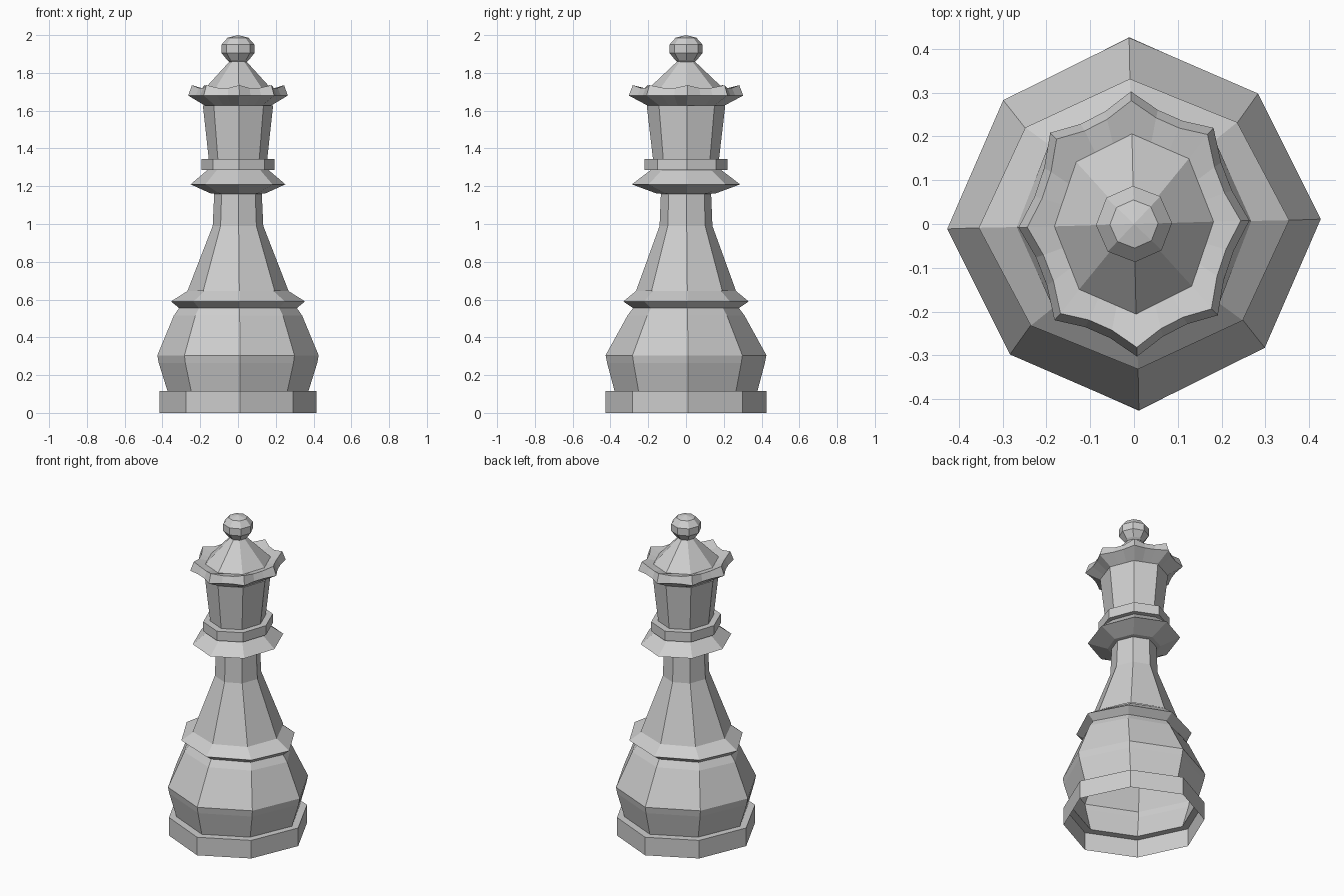
import bpy, bmesh, math

if "Cube" in bpy.data.objects:
    bpy.data.objects.remove(bpy.data.objects["Cube"])

TURN = math.radians(1.5)      # the whole piece is turned very slightly
CHORD = math.cos(math.radians(22.5)) / math.cos(math.radians(7.5))

grey = bpy.data.materials.new("plain grey")
grey.diffuse_color = (0.62, 0.62, 0.62, 1)
grey.use_nodes = True
grey.node_tree.nodes["Principled BSDF"].inputs["Base Color"].default_value = grey.diffuse_color


def shell(name, rings, diagonal=1.0, steps=1, cap=False):
    """Stack of eight-sided rings. Each ring is (z, x radius, y radius[, valley factor, valley dip]).
    steps=3 splits every side in three so the sides can be scalloped."""
    bm = bmesh.new()
    n = 8 * steps
    loops = []
    for r in rings:
        z, rx, ry = r[:3]
        valley, dip = r[3:] if len(r) > 3 else (CHORD, 0)
        loop = []
        for i in range(n):
            a = TURN + 2 * math.pi * i / n
            k, dz = 1.0, 0.0
            if i % steps:
                k, dz = valley, dip
            elif (i // steps) % 2:
                k = diagonal
            loop.append(bm.verts.new((k * rx * math.cos(a), k * ry * math.sin(a), z - dz)))
        loops.append(loop)
    for lo, hi in zip(loops, loops[1:]):
        for i in range(n):
            j = (i + 1) % n
            bm.faces.new((lo[i], lo[j], hi[j], hi[i]))
    if cap:
        top = bm.verts.new((0, 0, cap))
        for i in range(n):
            bm.faces.new((loops[-1][i], loops[-1][(i + 1) % n], top))
    me = bpy.data.meshes.new(name)
    bm.to_mesh(me)
    bm.free()
    me.materials.append(grey)
    ob = bpy.data.objects.new(name, me)
    bpy.context.collection.objects.link(ob)
    return ob


# Open plinth with a ledge on top
shell("base", [(0, .416, .427), (.115, .416, .427), (.115, .373, .378)], .965)

# Bulging lower body
shell("lower_body", [(.115, .373, .378), (.265, .42, .418), (.305, .427, .426),
                     (.515, .34, .31), (.555, .312, .28)], .965)

# Sharp ring above the body
shell("waist_ring", [(.555, .312, .28), (.59, .355, .332), (.645, .268, .265)], .965)

# Tapered stem and neck
shell("stem", [(.645, .268, .265), (.99, .134, .14), (1.16, .126, .133)])

# Flared collar with a band on top
shell("collar", [(1.16, .126, .133), (1.163, .148, .16), (1.21, .251, .287),
                 (1.285, .163, .187), (1.285, .193, .22), (1.345, .193, .22),
                 (1.345, .155, .175)])

# Head column, widening upwards
shell("head", [(1.345, .155, .175), (1.628, .186, .208)])

# Scalloped crown rim, sloping inward to the cap
shell("crown", [(1.628, .186, .208), (1.625, .172, .2), (1.68, .264, .303, .885, 0),
                (1.735, .244, .282, .885, .015), (1.71, .182, .206)], steps=3)

# Conical cap
shell("cap", [(1.71, .182, .206), (1.86, .045, .047)])

# Faceted ball finial
shell("finial", [(1.857, .045, .045), (1.868, .058, .058), (1.905, .087, .087),
                 (1.95, .087, .087), (1.986, .055, .055)], cap=2.0)
